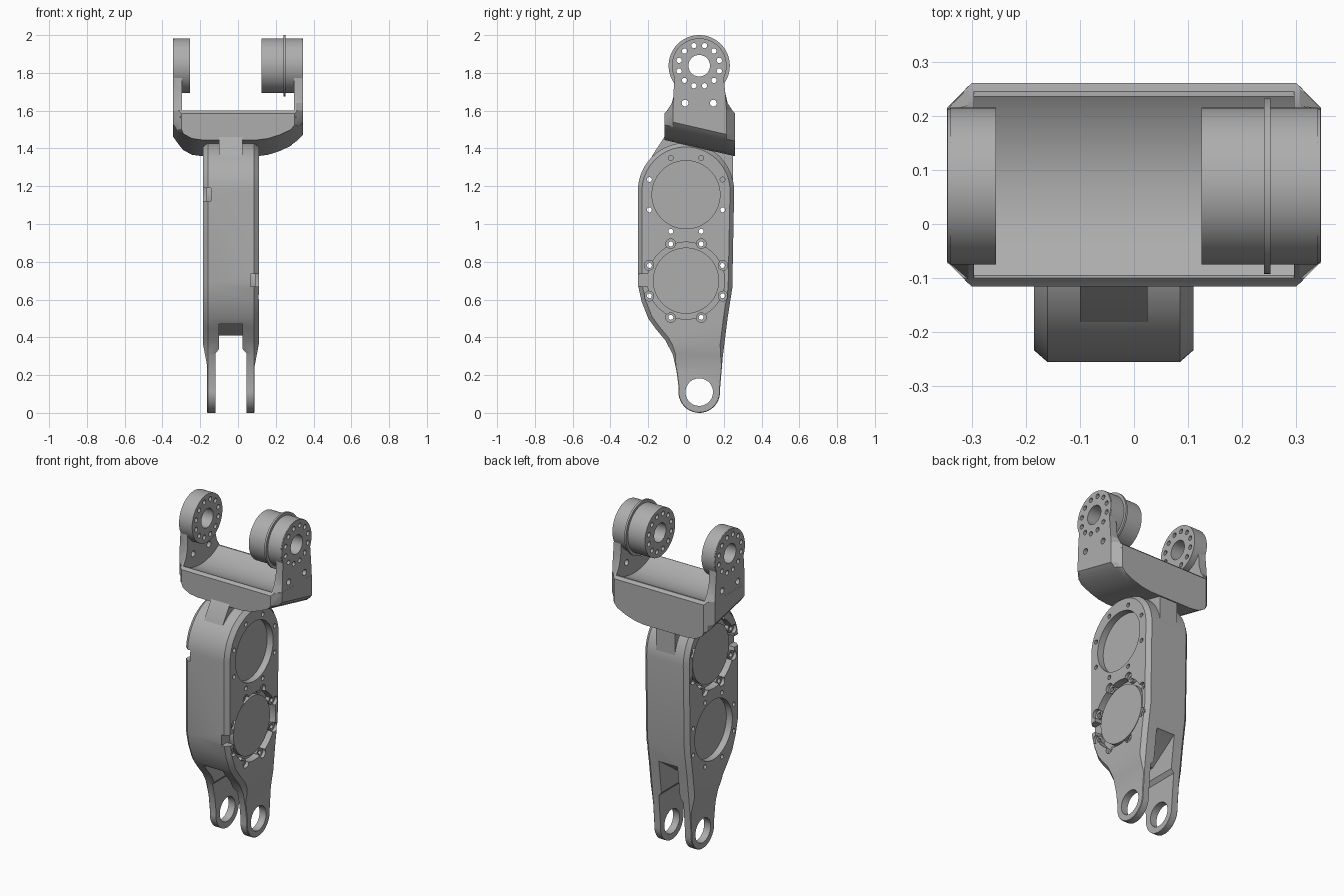
import bpy, bmesh
from math import sin, cos, pi, radians
from mathutils import Matrix, Vector

if "Cube" in bpy.data.objects:
    bpy.data.objects.remove(bpy.data.objects["Cube"], do_unlink=True)

grey = bpy.data.materials.new("plain grey")
grey.use_nodes = True
grey.diffuse_color = (0.42, 0.42, 0.42, 1)
for node in grey.node_tree.nodes:
    if node.type == 'BSDF_PRINCIPLED':
        node.inputs["Base Color"].default_value = (0.42, 0.42, 0.42, 1)

MID = -0.0375            # centre plane of the link body
AXLE = (0.07, 1.838)     # top pivot, y and z
EYE = (0.07, 0.11)       # bottom pivot, y and z


def finish(name, bm):
    bmesh.ops.recalc_face_normals(bm, faces=bm.faces)
    mesh = bpy.data.meshes.new(name)
    bm.to_mesh(mesh)
    bm.free()
    ob = bpy.data.objects.new(name, mesh)
    bpy.context.scene.collection.objects.link(ob)
    return ob


def loft(name, sections):
    """Solid through rings of equal point count."""
    bm = bmesh.new()
    rings = [[bm.verts.new(p) for p in s] for s in sections]
    n = len(rings[0])
    for a, b in zip(rings, rings[1:]):
        for i in range(n):
            j = (i + 1) % n
            bm.faces.new((a[i], a[j], b[j], b[i]))
    bm.faces.new(rings[0])
    bm.faces.new(rings[-1])
    return finish(name, bm)


def prism_x(name, yz, x0, x1):
    return loft(name, [[(x, y, z) for y, z in yz] for x in (x0, x1)])


def prism_y(name, xz, y0, y1):
    return loft(name, [[(x, y, z) for x, z in xz] for y in (y0, y1)])


def box(name, x0, x1, y0, y1, z0, z1):
    return prism_x(name, [(y0, z0), (y1, z0), (y1, z1), (y0, z1)], x0, x1)


def cylinders(name, centres, r, x0, x1, seg=48):
    """Cylinders along x at each (y, z) centre, in one mesh."""
    bm = bmesh.new()
    for y, z in centres:
        bmesh.ops.create_cone(
            bm, cap_ends=True, segments=seg, radius1=r, radius2=r, depth=abs(x1 - x0),
            matrix=Matrix.Translation(((x0 + x1) / 2, y, z)) @ Matrix.Rotation(pi / 2, 4, 'Y'))
    return finish(name, bm)


def combine(ob, other, op='DIFFERENCE'):
    mod = ob.modifiers.new("cut", 'BOOLEAN')
    mod.operation = op
    mod.solver = 'EXACT'
    mod.object = other
    bpy.context.view_layer.objects.active = ob
    bpy.ops.object.modifier_apply(modifier=mod.name)
    bpy.data.objects.remove(other, do_unlink=True)


def circle(c, r, count, start=0.0):
    return [(c[0] + r * cos(start + 2 * pi * i / count),
             c[1] + r * sin(start + 2 * pi * i / count)) for i in range(count)]


def arc(c, r, a0, a1, n):
    return [(c[0] + r * cos(radians(a0 + (a1 - a0) * i / n)),
             c[1] + r * sin(radians(a0 + (a1 - a0) * i / n))) for i in range(n + 1)]


def inset(pts, d):
    """Move a counter-clockwise outline inwards."""
    out = []
    for i, p in enumerate(pts):
        t = (Vector(pts[(i + 1) % len(pts)]) - Vector(pts[i - 1])).normalized()
        out.append((p[0] - t.y * d, p[1] + t.x * d))
    return out


def polish(ob):
    ob.data.materials.clear()
    ob.data.materials.append(grey)
    bpy.ops.object.select_all(action='DESELECT')
    ob.select_set(True)
    bpy.context.view_layer.objects.active = ob
    bpy.ops.object.shade_smooth_by_angle(angle=radians(25))


# Link body: chamfered plate outline with a round top and a tapering foot
outline = (arc((0, 1.175), 0.255, 0, 180, 28)
           + [(-0.255, 0.68), (-0.235, 0.59), (-0.2, 0.5), (-0.16, 0.445), (-0.11, 0.385),
              (-0.07, 0.31), (-0.05, 0.22)]
           + arc(EYE, 0.11, 170, 365, 22)
           + [(0.195, 0.3), (0.22, 0.5), (0.245, 0.66)])
small = inset(outline, 0.022)
body = loft("link_body", [[(x, y, z) for y, z in ring] for x, ring in
                          ((-0.185, small), (-0.16, outline), (0.085, outline), (0.11, small))])


def side(x, s):
    """Offset from the centre plane, on side s."""
    return MID + s * x


# Fork: slot between the legs, its sloped roof, thinned outer faces, pivot eye
combine(body, prism_x("slot_roof", [(-0.4, -0.1), (0.4, -0.1), (0.4, 0.62), (0.21, 0.53),
                                    (0.04, 0.41), (-0.05, 0.41), (-0.19, 0.48), (-0.4, 0.58)],
                      side(-0.0625, 1), side(0.0625, 1)))
combine(body, prism_y("slot_wide", [(side(-0.0825, 1), -0.1), (side(0.0825, 1), -0.1),
                                    (side(0.0825, 1), 0.315), (side(0.06, 1), 0.34),
                                    (side(-0.06, 1), 0.34), (side(-0.0825, 1), 0.315)], -0.4, 0.4))
for s in (1, -1):
    combine(body, prism_y("leg_trim", [(side(x, s), z) for x, z in
                          ((0.126, -0.1), (0.126, 0.25), (0.149, 0.37), (0.3, 0.37), (0.3, -0.1))],
                          -0.4, 0.4))
combine(body, cylinders("eye", [EYE], 0.073, -0.4, 0.4))

# Bearing pockets: one plain and one scalloped on each side, swapped between sides
FACE = 0.1475
for s, plain, lobed in ((1, 1.155, 0.7), (-1, 0.7, 1.155)):
    combine(body, cylinders("plain_pocket", [(0, plain)], 0.18, side(FACE - 0.04, s), side(0.2, s), 64))
    combine(body, cylinders("lobed_pocket", [(0, lobed)], 0.204, side(FACE - 0.045, s), side(0.2, s), 64))
    lugs = circle((0, lobed), 0.21, 8, pi / 8)
    combine(body, cylinders("lug_relief", lugs, 0.027, side(FACE - 0.02, s), side(0.2, s), 20))
    combine(body, cylinders("lug", lugs, 0.026, side(FACE - 0.07, s), side(FACE - 0.022, s), 20), 'UNION')
    combine(body, cylinders("pocket_disc", [(0, lobed)], 0.175,
                            side(FACE - 0.08, s), side(FACE - 0.018, s), 64), 'UNION')
    xs = sorted((side(FACE - 0.043, s), side(0.2, s)))
    combine(body, box("cable_notch", xs[0], xs[1], -0.4, -0.19, lobed - 0.032, lobed + 0.035))
for z in (1.155, 0.7):
    combine(body, cylinders("bolt_holes", circle((0, z), 0.21, 8, pi / 8), 0.013, -0.4, 0.4, 16))
polish(body)

# Neck joining the body to the yoke
neck = prism_x("neck", [(-0.19, 1.3), (-0.18, 1.36), (-0.115, 1.46), (-0.09, 1.5),
                        (0.25, 1.5), (0.25, 1.2), (0, 1.2)], side(-0.0625, 1), side(0.0625, 1))
polish(neck)

# Yoke base: curved underside that falls to the rear, chamfered corners
under = [(-0.345, 1.54), (-0.32, 1.505), (-0.29, 1.478), (-0.245, 1.453), (-0.19, 1.445),
         (0.1, 1.445), (0.16, 1.453), (0.22, 1.472), (0.28, 1.5), (0.32, 1.525), (0.345, 1.55)]
sections = []
for y, half, top in ((-0.115, 0.3, 1.585), (-0.1, 0.315, 1.6), (-0.07, 0.345, 1.6),
                     (0.215, 0.345, 1.6), (0.245, 0.315, 1.6), (0.26, 0.3, 1.585)):
    ring = [(x, z - 0.23 * (y + 0.115)) for x, z in under] + [(0.345, top), (-0.345, top)]
    sections.append([(max(-half, min(half, x)), y, z) for x, z in ring])
yoke = loft("yoke", sections)
combine(yoke, cylinders("saddle", [AXLE], 0.29, -0.298, 0.298, 96))

# Yoke arms, flared where they meet the base, and their pivot bosses
head = arc(AXLE, 0.143, -25, 205, 30)
outer = head + [(-0.066, 1.7), (-0.068, 1.64), (-0.069, 1.6), (-0.069, 1.56),
                (0.214, 1.56), (0.214, 1.6), (0.212, 1.64), (0.207, 1.7)]
inner = head + [(-0.06, 1.7), (-0.075, 1.64), (-0.108, 1.59), (-0.11, 1.56),
                (0.255, 1.56), (0.253, 1.59), (0.22, 1.64), (0.203, 1.7)]
for s, reach in ((1, 0.125), (-1, 0.255)):
    arm = loft("arm", [[(s * x, y, z) for y, z in ring] for x, ring in
                       ((0.296, inner), (0.306, inner), (0.3445, outer))])
    combine(yoke, arm, 'UNION')
    combine(yoke, cylinders("boss", [AXLE], 0.145, s * reach, s * 0.34, 64), 'UNION')
combine(yoke, cylinders("flange", [AXLE], 0.162, 0.24, 0.252, 64), 'UNION')

# Pivot bore, bolt circle and lower arm holes
combine(yoke, cylinders("bore", [AXLE], 0.057, -0.5, 0.5, 40))
combine(yoke, cylinders("bolt_circle", circle(AXLE, 0.11, 12, pi / 12), 0.014, -0.5, 0.5, 16))
combine(yoke, cylinders("arm_holes", [(-0.005, 1.64), (0.145, 1.64)], 0.018, -0.5, 0.5, 20))
polish(yoke)
